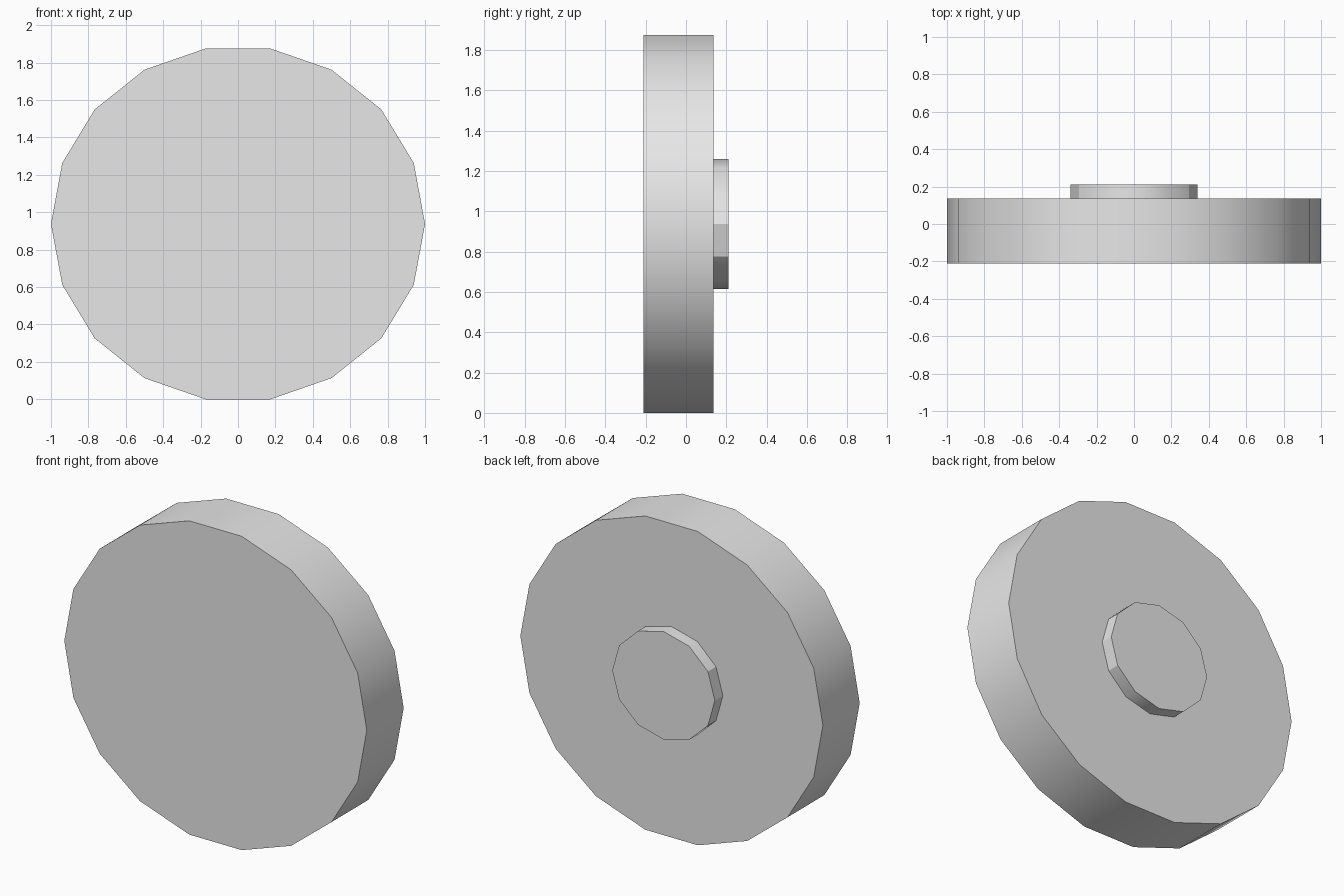
import bpy
import bmesh
from math import cos, sin, tau, radians
from mathutils import Vector

default_cube = bpy.data.objects.get("Cube")
if default_cube:
    bpy.data.objects.remove(default_cube, do_unlink=True)

SQUASH = 0.952      # discs are slightly shorter than wide
CENTRE_Z = 0.9375

grey = bpy.data.materials.new("light_grey")
grey.use_nodes = True
colour = (0.8, 0.8, 0.8, 1.0)
grey.diffuse_color = colour
grey.node_tree.nodes["Principled BSDF"].inputs["Base Color"].default_value = colour


def disc(name, sides, radius, front, back):
    """Solid faceted disc whose axis runs along y, with a corner on +x."""
    bm = bmesh.new()
    angles = [tau * i / sides for i in range(sides)]
    ring = [bm.verts.new((radius * cos(a), front, radius * SQUASH * sin(a)))
            for a in angles]
    face = bm.faces.new(ring)
    result = bmesh.ops.extrude_face_region(bm, geom=[face], use_keep_orig=True)
    moved = [v for v in result["geom"] if isinstance(v, bmesh.types.BMVert)]
    bmesh.ops.translate(bm, verts=moved, vec=Vector((0, back - front, 0)))
    bmesh.ops.recalc_face_normals(bm, faces=bm.faces[:])
    mesh = bpy.data.meshes.new(name)
    bm.to_mesh(mesh)
    bm.free()
    mesh.materials.append(grey)
    obj = bpy.data.objects.new(name, mesh)
    obj.location.z = CENTRE_Z
    bpy.context.collection.objects.link(obj)

    # Smooth rim, crisp caps
    bpy.ops.object.select_all(action="DESELECT")
    obj.select_set(True)
    bpy.context.view_layer.objects.active = obj
    bpy.ops.object.shade_smooth_by_angle(angle=radians(30))
    return obj


# Large disc and the small raised hub on its back
disc("main_disc", 18, 1.0, -0.212, 0.136)
disc("rear_hub", 12, 0.339, 0.126, 0.212)
